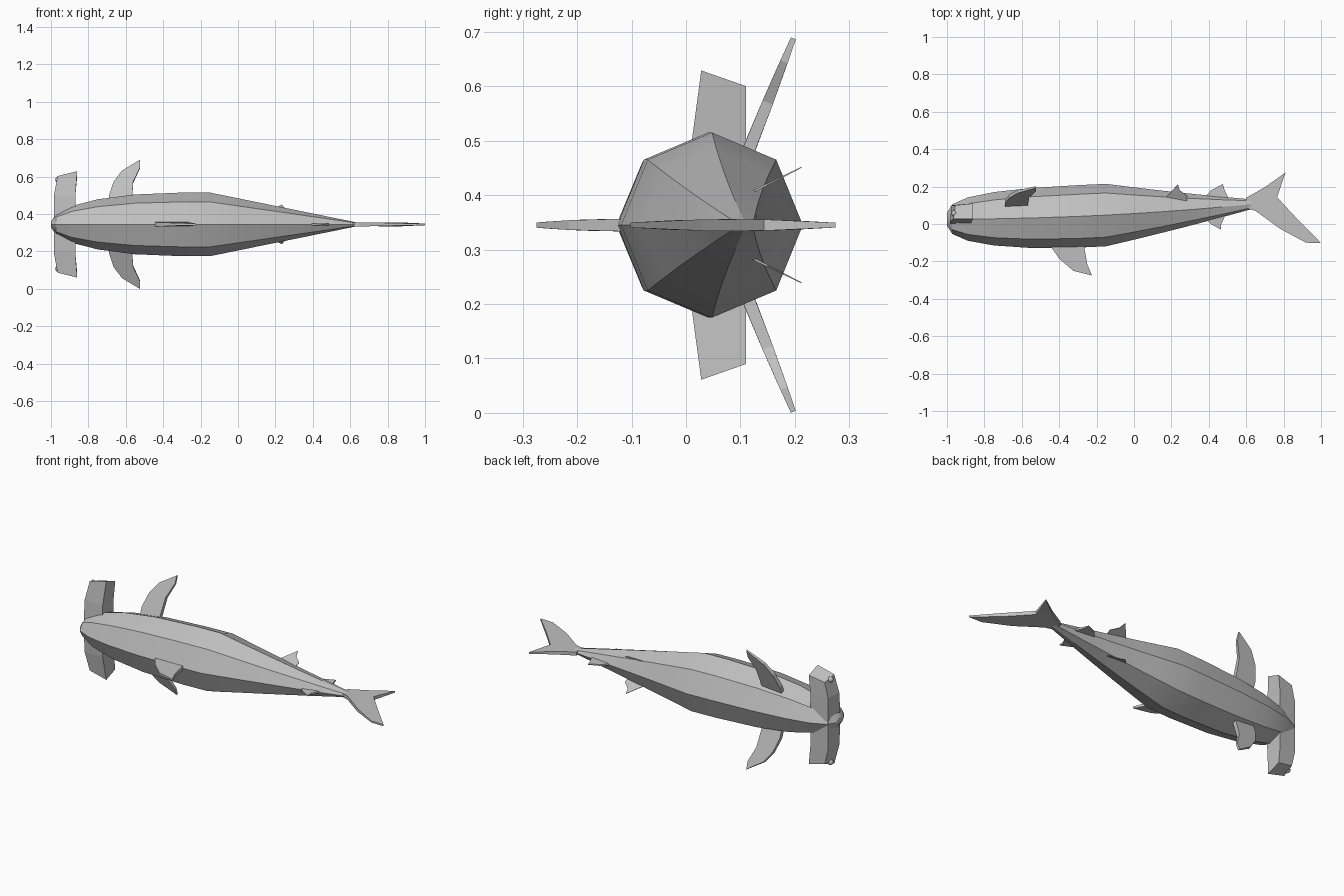
import bpy, bmesh, math
from mathutils import Vector

cube = bpy.data.objects.get("Cube")
if cube:
    bpy.data.objects.remove(cube, do_unlink=True)

MID_Z = 0.345  # height of the plane of symmetry

skin = bpy.data.materials.new("grey_skin")
skin.use_nodes = True
skin.diffuse_color = (0.53, 0.53, 0.53, 1)
skin.node_tree.nodes["Principled BSDF"].inputs["Base Color"].default_value = skin.diffuse_color


def finish(name, bm, mirror=False):
    """Turn a bmesh into an object centred on the symmetry plane."""
    bmesh.ops.recalc_face_normals(bm, faces=bm.faces[:])
    mesh = bpy.data.meshes.new(name)
    bm.to_mesh(mesh)
    bm.free()
    mesh.materials.append(skin)
    ob = bpy.data.objects.new(name, mesh)
    bpy.context.collection.objects.link(ob)
    ob.location.z = MID_Z
    if mirror:
        mod = ob.modifiers.new("Mirror", 'MIRROR')
        mod.use_axis = (False, False, True)
        mod.use_mirror_merge = False
    return ob


def loft(name, rings, mirror=False):
    """Skin a list of point rings and cap both ends."""
    bm = bmesh.new()
    loops = [[bm.verts.new(point) for point in ring] for ring in rings]
    count = len(loops[0])
    for first, second in zip(loops, loops[1:]):
        for i in range(count):
            j = (i + 1) % count
            bm.faces.new((first[i], first[j], second[j], second[i]))
    bm.faces.new(loops[0])
    bm.faces.new(loops[-1])
    return finish(name, bm, mirror)


def fin(name, thickness, outline, along=(0, 1, 0), base_y=0.0, mirror=False):
    """Plate spanned by x and a given direction, thinning away from its root."""
    along = Vector(along)
    normal = Vector((1, 0, 0)).cross(along).normalized()
    root = outline[0][1]
    reach = max(abs(distance - root) for x, distance in outline)
    rings = []
    for side in (-1, 1):
        ring = []
        for x, distance in outline:
            taper = 1 - 0.6 * ((distance - root) / reach) ** 2
            point = Vector((x, base_y, 0)) + along * distance
            ring.append(point + normal * side * thickness / 2 * taper)
        rings.append(ring)
    return loft(name, rings, mirror)


# Body: octagonal sections, elliptical towards the nose, tapering to the tail
NOSE_X, FRONT_X, REAR_X, STALK_X = -1.0, -0.3, -0.15, 0.635
STEPS = 5


def octagon(x, depth, width):
    middle = 0.026 + 0.03 * (x - NOSE_X) ** 2
    angles = [k * math.pi / 4 for k in range(8)]
    return [(x, middle - depth * math.cos(a), width * math.sin(a)) for a in angles]


sections = []
for i in range(STEPS + 1):
    u = 1 - (i / STEPS) ** 2
    fall = 1 - 0.995 * u * u
    x = FRONT_X + (NOSE_X - FRONT_X) * u
    sections.append(octagon(x, 0.167 * fall ** 0.3, 0.17 * fall ** 0.45))
for i in range(STEPS + 1):
    v = i / STEPS
    x = REAR_X + (STALK_X - REAR_X) * v
    sections.append(octagon(x, 0.167 * (1 - 0.85 * v), 0.17 * (1 - 0.94 * v)))

body = loft("body", sections)
bpy.context.view_layer.objects.active = body
body.select_set(True)
bpy.ops.object.shade_smooth_by_angle(angle=math.radians(25))
body.select_set(False)


# Hammer shaped head wings with slanted tips
def wing_section(height, front, back, near, far, slant):
    corners = [(front, near), (back, near), (back, far), (front + 0.01, far - 0.01)]
    return [(x, y, height + slant * (0.25 * (x - back) - 0.35 * (y - near)))
            for x, y in corners]


loft("head_wing", [
    wing_section(0, -0.985, -0.87, 0.0, 0.11, 0),
    wing_section(0.15, -0.985, -0.87, 0.01, 0.11, 0),
    wing_section(0.284, -0.965, -0.86, 0.028, 0.11, 1),
], mirror=True)

# Eyes at the wing tips
bm = bmesh.new()
bmesh.ops.create_icosphere(bm, subdivisions=2, radius=0.016)
bmesh.ops.translate(bm, verts=bm.verts[:], vec=(-0.962, 0.057, 0.238))
eyes = finish("eye", bm, mirror=True)
eyes.data.shade_smooth()

# Paired fins
fin("pectoral_fin", 0.024,
    [(-0.69, 0.1), (-0.69, 0.15), (-0.665, 0.225), (-0.62, 0.285), (-0.525, 0.343),
     (-0.525, 0.3), (-0.56, 0.225), (-0.57, 0.1)],
    along=(0, 0.4, 1), base_y=0.06, mirror=True)
fin("pelvic_fin", 0.004,
    [(0.15, 0.06), (0.235, 0.106), (0.245, 0.09), (0.285, 0.075), (0.28, 0.05)],
    along=(0, 2, 1), mirror=True)

# Single fins along the plane of symmetry
fin("dorsal_fin", 0.024,
    [(-0.46, -0.1), (-0.4, -0.185), (-0.325, -0.25), (-0.225, -0.275),
     (-0.25, -0.215), (-0.27, -0.1)])
fin("rear_dorsal_fin", 0.012,
    [(0.37, 0.04), (0.41, 0.0), (0.465, -0.03), (0.465, -0.005), (0.49, 0.05)])
fin("anal_fin", 0.012,
    [(0.37, 0.13), (0.41, 0.18), (0.475, 0.213), (0.485, 0.18), (0.51, 0.13)])
fin("tail_fin", 0.022,
    [(0.6, 0.085), (0.65, 0.07), (0.78, -0.025), (0.92, -0.1), (1.0, -0.102),
     (0.87, 0.03), (0.765, 0.143), (0.81, 0.275), (0.7, 0.197), (0.6, 0.14)])
